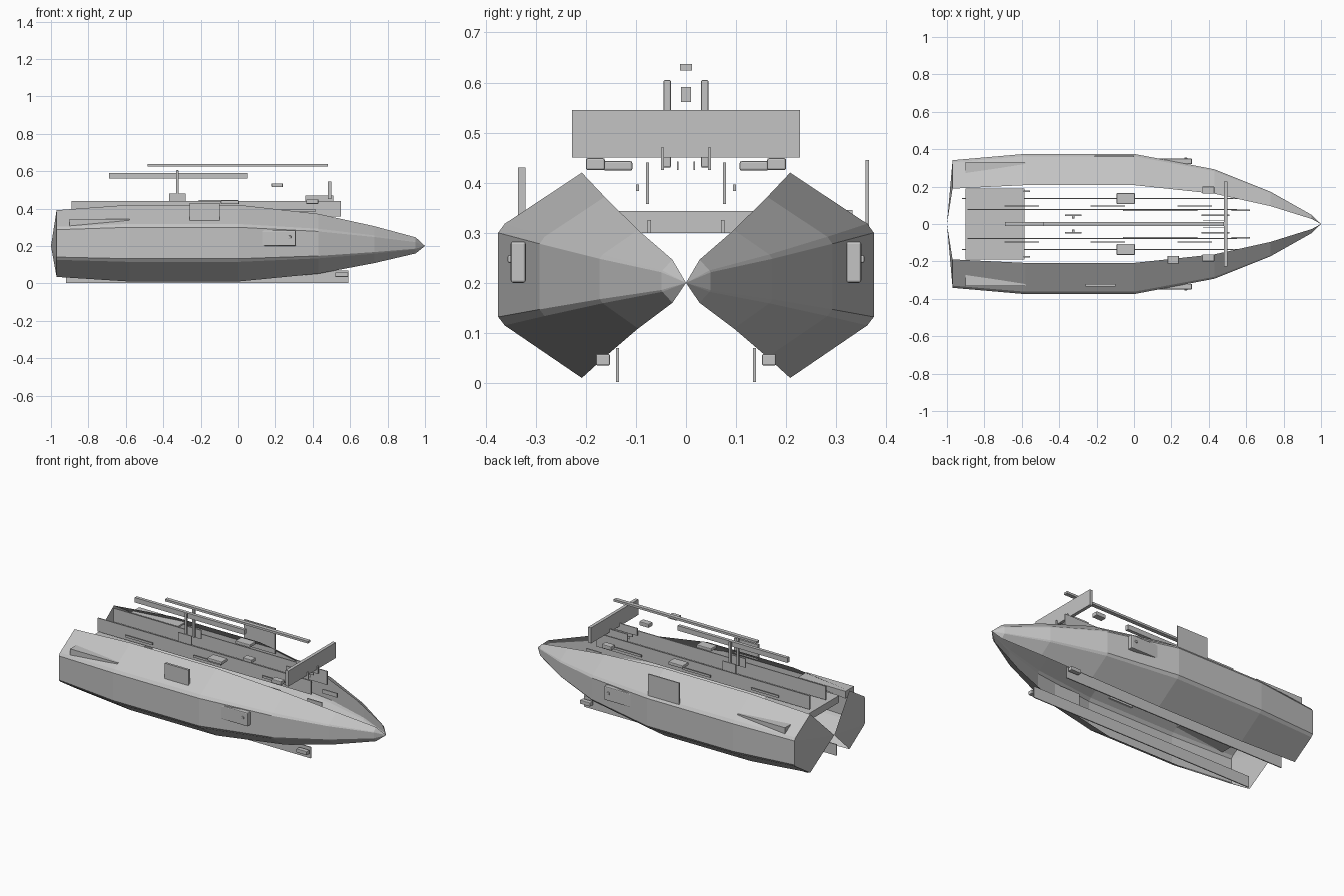
import bpy, bmesh

cube = bpy.data.objects.get("Cube")
if cube:
    bpy.data.objects.remove(cube, do_unlink=True)

grey = bpy.data.materials.new("light grey")
grey.use_nodes = True
grey.diffuse_color = (0.55, 0.55, 0.55, 1)
grey.node_tree.nodes["Principled BSDF"].inputs["Base Color"].default_value = (0.55, 0.55, 0.55, 1)


def finish(name, bm):
    bmesh.ops.recalc_face_normals(bm, faces=bm.faces[:])
    mesh = bpy.data.meshes.new(name)
    bm.to_mesh(mesh)
    bm.free()
    mesh.materials.append(grey)
    obj = bpy.data.objects.new(name, mesh)
    bpy.context.collection.objects.link(obj)
    return obj


def box(name, x, y, z, bevel=0.0):
    """Box from its (low, high) extent on each axis."""
    bm = bmesh.new()
    bmesh.ops.create_cube(bm, size=1)
    for v in bm.verts:
        v.co = [(lo + hi) / 2 + c * (hi - lo) for c, (lo, hi) in zip(v.co, (x, y, z))]
    obj = finish(name, bm)
    if bevel:
        mod = obj.modifiers.new("soft edges", 'BEVEL')
        mod.width = bevel
        mod.segments = 2
    return obj


def pair(name, x, y, z, bevel=0.0):
    """The same box on the left and right of the centre line."""
    box(name + "_port", x, y, z, bevel)
    box(name + "_starboard", x, (-y[1], -y[0]), z, bevel)


# Open half shells, tapered to a shared point at bow and stern
AXIS = 0.2
section = [(0.208, 0.22), (0.362, 0.118), (0.375, 0.1),
           (0.375, -0.068), (0.362, -0.085), (0.208, -0.19)]
# station x, width scale, height scale
stations = [(-0.97, 0.91, 0.87), (-0.58, 1, 1), (0, 1, 1),
            (0.43, 0.78, 0.78), (0.73, 0.46, 0.48), (0.95, 0.13, 0.21)]
for side, label in ((1, "port"), (-1, "starboard")):
    bm = bmesh.new()
    rings = [[bm.verts.new((x, side * y * sy, AXIS + z * sz)) for y, z in section]
             for x, sy, sz in stations]
    stern, bow = (bm.verts.new((x, 0, AXIS)) for x in (-1, 1))
    for i in range(len(section) - 1):
        for a, b in zip(rings, rings[1:]):
            bm.faces.new((a[i], a[i + 1], b[i + 1], b[i]))
        bm.faces.new((stern, rings[0][i + 1], rings[0][i]))
        bm.faces.new((bow, rings[-1][i], rings[-1][i + 1]))
    finish("hull_" + label, bm)

# Tapered fairings on the stern shoulders
for side, label in ((1, "port"), (-1, "starboard")):
    fairing = box("fairing_" + label, (-0.9, -0.58), sorted((side * 0.25, side * 0.332)), (0.3, 0.345))
    for v in fairing.data.vertices:
        if v.co.x > -0.7 and v.co.z < 0.32:
            v.co.z = 0.335

# Stern deck and long rails
box("stern_deck", (-0.9, -0.585), (-0.19, 0.19), (0.3, 0.343))
pair("deck_rail", (-0.89, 0.55), (0.074, 0.08), (0.357, 0.44))
pair("lower_rail", (-0.06, 0.34), (0.07, 0.077), (0.3, 0.325))
pair("bow_rail", (0.52, 0.62), (0.07, 0.077), (0.3, 0.325))
for i, x in enumerate((-0.6, -0.14, 0.325)):
    pair(f"rail_strip_{i}", (x - 0.093, x + 0.093), (0.094, 0.1), (0.383, 0.396))
pair("deck_bracket", (-0.59, -0.555), (0.172, 0.178), (0.345, 0.36))

# Keels and their forward blocks
keels = []
for side, label in ((1, "port"), (-1, "starboard")):
    keel = box("keel_" + label, (-0.92, 0.59), sorted((side * 0.134, side * 0.14)), (0.002, 0.07))
pair("keel_block", (0.52, 0.59), (0.152, 0.18), (0.035, 0.058), 0.003)

# Masts, mast feet and overhead spars
pair("mast", (-0.332, -0.317), (0.03, 0.045), (0.43, 0.605), 0.003)
pair("mast_foot", (-0.37, -0.28), (0.044, 0.05), (0.425, 0.48))
box("lower_spar", (-0.69, 0.05), (-0.01, 0.01), (0.561, 0.591))
box("upper_spar", (-0.485, 0.48), (-0.012, 0.012), (0.624, 0.637))

# Transverse wing and supports
box("wing", (0.481, 0.501), (-0.228, 0.228), (0.45, 0.545))
pair("wing_support", (0.36, 0.51), (0.044, 0.05), (0.425, 0.47))
pair("wing_strut", (0.37, 0.5), (0.015, 0.018), (0.425, 0.442))

# Deck equipment
pair("forward_box", (0.365, 0.43), (0.162, 0.2), (0.425, 0.449), 0.004)
pair("middle_box", (-0.093, 0.005), (0.107, 0.165), (0.424, 0.443), 0.004)
box("small_box", (0.18, 0.24), (-0.212, -0.17), (0.515, 0.535), 0.003)

# Side hatches with knobs, and the upright side plates
pair("side_hatch", (0.11, 0.31), (0.32, 0.35), (0.2, 0.283), 0.005)
pair("hatch_knob", (0.27, 0.285), (0.345, 0.356), (0.24, 0.255), 0.003)
box("side_plate_starboard", (-0.26, -0.1), (-0.335, -0.321), (0.335, 0.43))
box("side_plate_port", (-0.21, 0.0), (0.358, 0.365), (0.29, 0.445))
